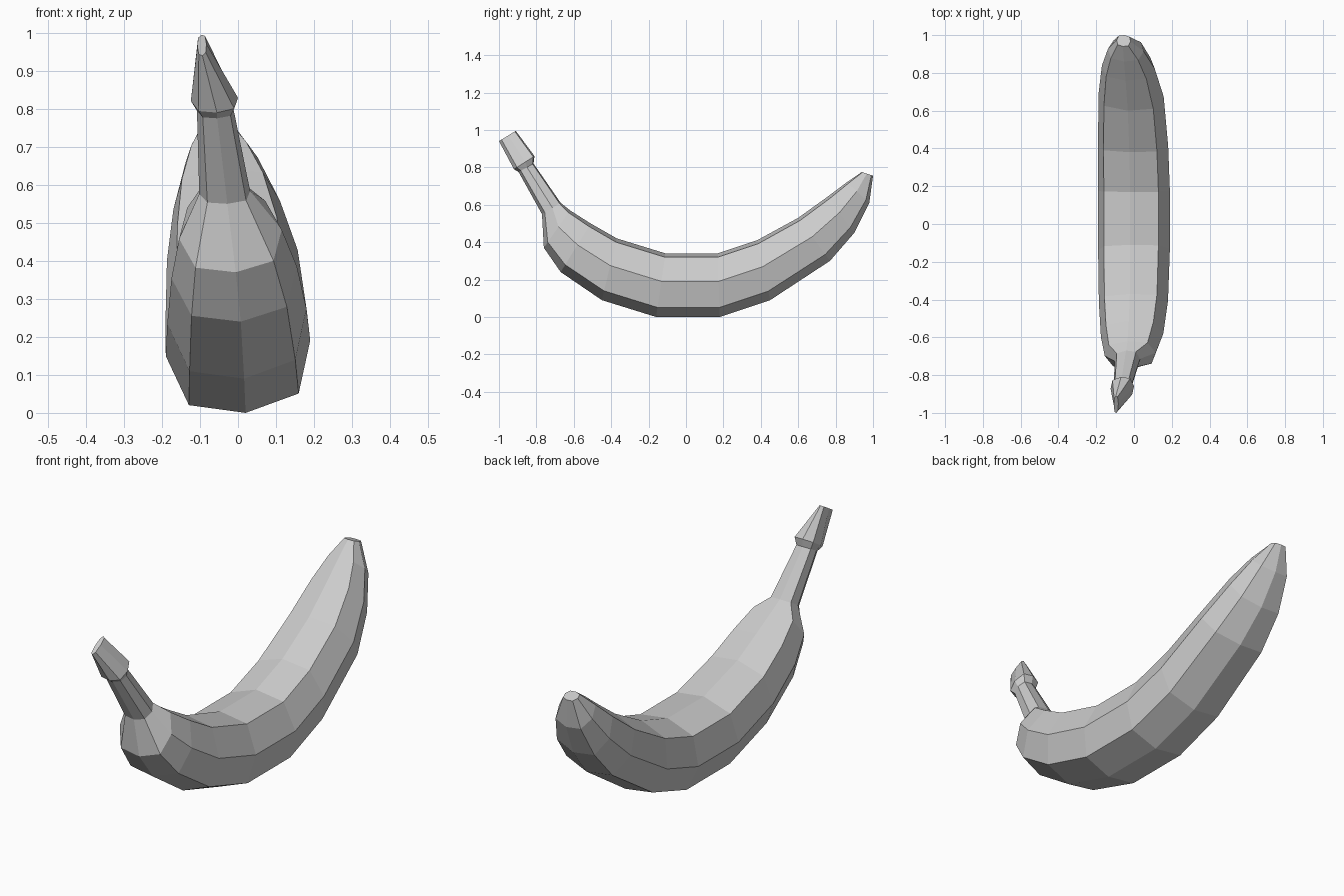
import bpy, bmesh

# Cross-section: (sideways, bottom-to-top) unit coordinates, slightly rolled octagon
SECTION = [(.105, -1), (.84, -.7), (1, .12), (.68, .88),
           (-.105, 1), (-.84, .7), (-1, -.12), (-.68, -.88)]

# Stations: outer (y, z), inner (y, z), x centre, half width
STATIONS = [
    ((-1.00, .94), (-.91, .995), -.095, .012),  # pinched stem end
    ((-.92, .79), (-.81, .86), -.062, .062),    # stem collar
    ((-.895, .775), (-.815, .82), -.06, .048),  # neck
    ((-.77, .55), (-.67, .61), -.035, .067),    # stem base
    ((-.76, .37), (-.62, .57), -.02, .135),     # shoulder
    ((-.67, .24), (-.51, .50), -.01, .165),
    ((-.45, .09), (-.37, .42), -.003, .183),
    ((-.16, .00), (-.11, .34), 0, .19),         # belly
    ((.18, .00), (.17, .34), 0, .19),
    ((.45, .09), (.38, .41), -.005, .186),
    ((.77, .30), (.60, .53), -.015, .172),
    ((.90, .45), (.76, .645), -.03, .14),
    ((.98, .61), (.86, .72), -.043, .095),
    ((1.00, .755), (.94, .775), -.055, .037),   # blossom tip
]

bm = bmesh.new()
rings = []
for (oy, oz), (iy, iz), cx, w in STATIONS:
    rings.append([bm.verts.new((cx + u * w,
                                (oy + iy) / 2 + v * (iy - oy) / 2,
                                (oz + iz) / 2 + v * (iz - oz) / 2))
                  for u, v in SECTION])

# Skin between stations and cap both ends
n = len(SECTION)
for a, b in zip(rings, rings[1:]):
    for i in range(n):
        j = (i + 1) % n
        bm.faces.new((a[i], a[j], b[j], b[i]))
bm.faces.new(rings[0])
bm.faces.new(rings[-1])
bmesh.ops.recalc_face_normals(bm, faces=bm.faces)

mesh = bpy.data.meshes.new("banana")
bm.to_mesh(mesh)
bm.free()
bpy.context.collection.objects.link(bpy.data.objects.new("banana", mesh))
